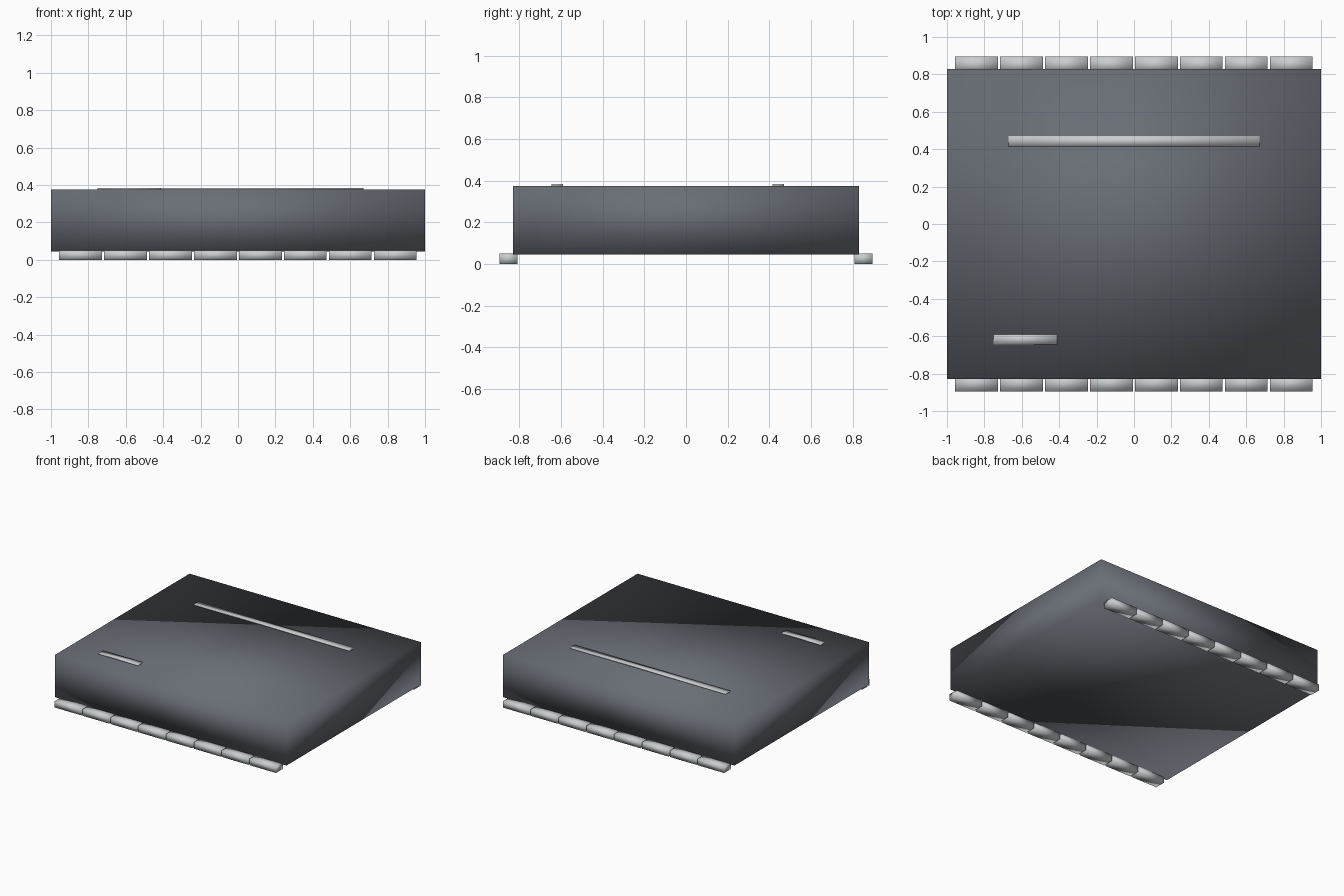
import bpy
import bmesh
from mathutils import Vector

cube = bpy.data.objects.get("Cube")
if cube:
    bpy.data.objects.remove(cube, do_unlink=True)


def material(name, rgb):
    mat = bpy.data.materials.new(name)
    mat.use_nodes = True
    mat.diffuse_color = (*rgb, 1)
    mat.node_tree.nodes["Principled BSDF"].inputs["Base Color"].default_value = (*rgb, 1)
    return mat


def block(name, low, high, mat):
    """Smooth-shaded box between two opposite corners."""
    low, high = Vector(low), Vector(high)
    bm = bmesh.new()
    bmesh.ops.create_cube(bm, size=1)
    bmesh.ops.scale(bm, vec=high - low, verts=bm.verts)
    for face in bm.faces:
        face.smooth = True
    mesh = bpy.data.meshes.new(name)
    bm.to_mesh(mesh)
    bm.free()
    mesh.materials.append(mat)
    obj = bpy.data.objects.new(name, mesh)
    obj.location = (low + high) / 2
    bpy.context.collection.objects.link(obj)
    return obj


slate = material("slate grey", (0.14, 0.155, 0.18))
silver = material("silver", (0.58, 0.61, 0.62))

# Main package
block("chip_body", (-1, -0.83, 0.045), (1, 0.83, 0.375), slate)

# Surface markings
block("long_bar", (-0.672, 0.415, 0.374), (0.672, 0.47, 0.383), silver)
block("short_bar", (-0.752, -0.645, 0.374), (-0.412, -0.59, 0.383), silver)

# Contact pins along the front and back edges
PITCH, WIDTH = 0.2405, 0.229
for i in range(8):
    x = -0.957 + i * PITCH
    block(f"front_pin_{i + 1}", (x, -0.895, 0), (x + WIDTH, -0.81, 0.05), silver)
    block(f"back_pin_{i + 1}", (x, 0.81, 0), (x + WIDTH, 0.895, 0.05), silver)
